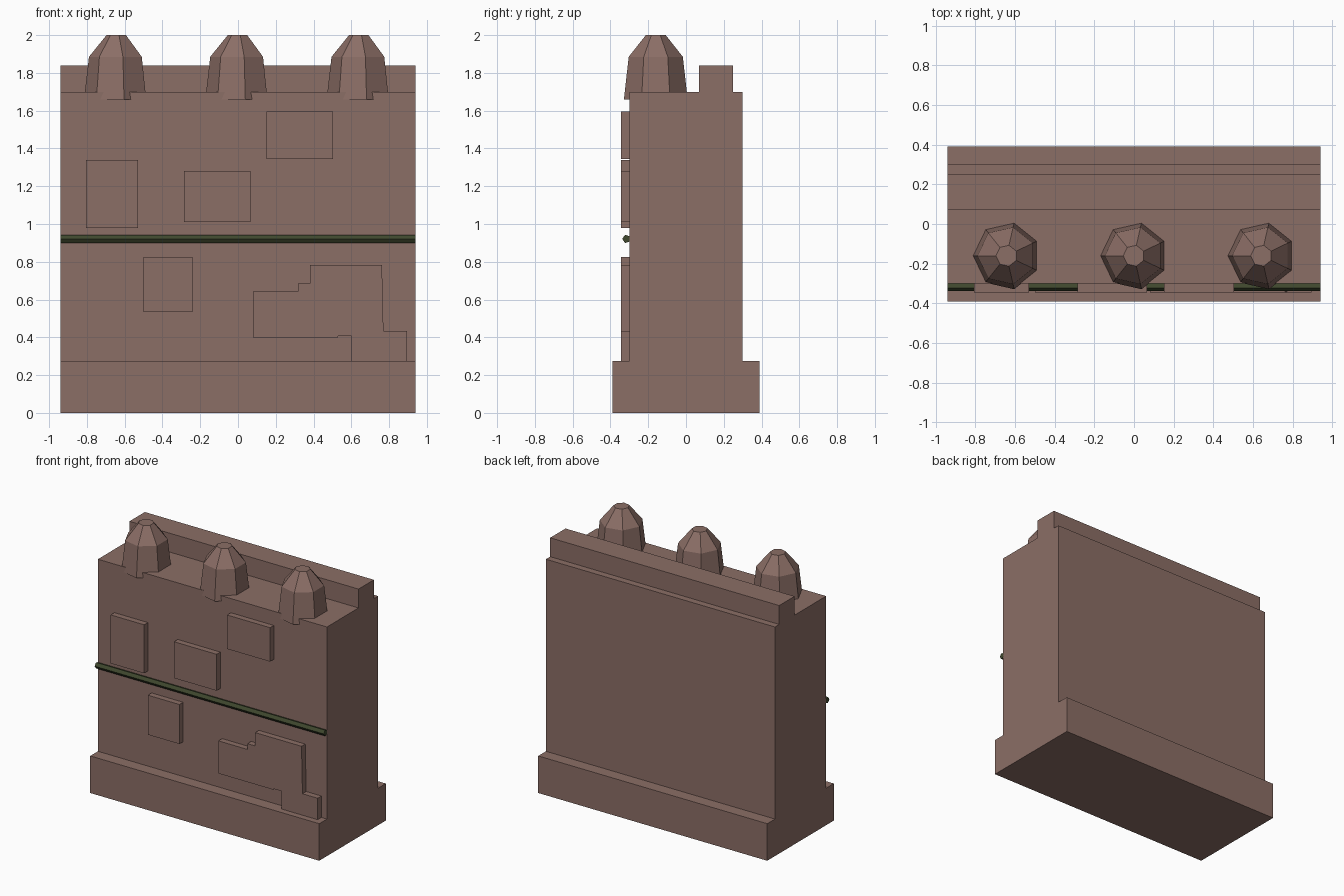
import bpy, bmesh, math

if "Cube" in bpy.data.objects:
    bpy.data.objects.remove(bpy.data.objects["Cube"])


def material(name, rgb):
    m = bpy.data.materials.new(name)
    m.diffuse_color = (*rgb, 1)
    m.use_nodes = True
    m.node_tree.nodes["Principled BSDF"].inputs["Base Color"].default_value = m.diffuse_color
    return m


STONE = material("brown stone", (0.26, 0.156, 0.133))
MOSS = material("dark green", (0.05, 0.064, 0.027))


def finish(name, bm, mat):
    bmesh.ops.recalc_face_normals(bm, faces=bm.faces)
    me = bpy.data.meshes.new(name)
    bm.to_mesh(me)
    bm.free()
    me.materials.append(mat)
    ob = bpy.data.objects.new(name, me)
    bpy.context.collection.objects.link(ob)
    return ob


def prism(name, outline, y0, y1, mat=STONE):
    """Extrude an (x, z) outline from y0 to y1."""
    bm = bmesh.new()
    face = bm.faces.new([bm.verts.new((x, y0, z)) for x, z in outline])
    ext = bmesh.ops.extrude_face_region(bm, geom=[face])["geom"]
    bmesh.ops.translate(bm, vec=(0, y1 - y0, 0),
                        verts=[v for v in ext if isinstance(v, bmesh.types.BMVert)])
    return finish(name, bm, mat)


def box(name, x0, x1, y0, y1, z0, z1):
    return prism(name, [(x0, z0), (x1, z0), (x1, z1), (x0, z1)], y0, y1)


def loft(name, rings, mat):
    """Join equal-sized rings of points and cap both ends."""
    bm = bmesh.new()
    loops = [[bm.verts.new(p) for p in ring] for ring in rings]
    n = len(loops[0])
    for a, b in zip(loops, loops[1:]):
        for i in range(n):
            j = (i + 1) % n
            bm.faces.new((a[i], a[j], b[j], b[i]))
    bm.faces.new(loops[0])
    bm.faces.new(loops[-1])
    return finish(name, bm, mat)


W = 0.94
# Main masses
box("plinth", -W, W, -0.39, 0.39, 0, 0.275)
box("wall", -W, W, -0.30, 0.30, 0.275, 1.70)
box("parapet", -W, W, 0.07, 0.25, 1.70, 1.84)

# Raised stone blocks on the front
FRONT, BACK = -0.344, -0.30
for i, (x0, x1, z0, z1) in enumerate([(-0.805, -0.53, 0.98, 1.34),
                                      (-0.285, 0.065, 1.01, 1.28),
                                      (0.152, 0.504, 1.343, 1.595),
                                      (-0.499, -0.24, 0.533, 0.826)]):
    box(f"raised_block_{i + 1}", x0, x1, FRONT, BACK, z0, z1)

# Stepped cluster of merged blocks
prism("stepped_block", [(0.08, 0.40), (0.53, 0.40), (0.53, 0.407), (0.60, 0.407),
                        (0.60, 0.275), (0.895, 0.275), (0.895, 0.434), (0.77, 0.434),
                        (0.762, 0.784), (0.382, 0.784), (0.382, 0.685), (0.318, 0.685),
                        (0.318, 0.642), (0.08, 0.642)], FRONT, BACK)

# Thin green rail across the front
angles = [math.pi + i * math.tau / 5 for i in range(5)]
loft("rail", [[(x, -0.315 + 0.023 * math.cos(a), 0.921 + 0.023 * math.sin(a))
               for a in angles] for x in (-W, W)], MOSS)

# Seven-sided domed stones along the top
angles = [math.pi + i * math.tau / 7 for i in range(7)]
for i, cx in enumerate((-0.642, 0, 0.642)):
    loft(f"top_stone_{i + 1}",
         [[(cx + r * math.cos(a), -0.16 + r * math.sin(a), z) for a in angles]
          for z, r in ((1.66, 0.173), (1.885, 0.147), (2.0, 0.054))], STONE)
